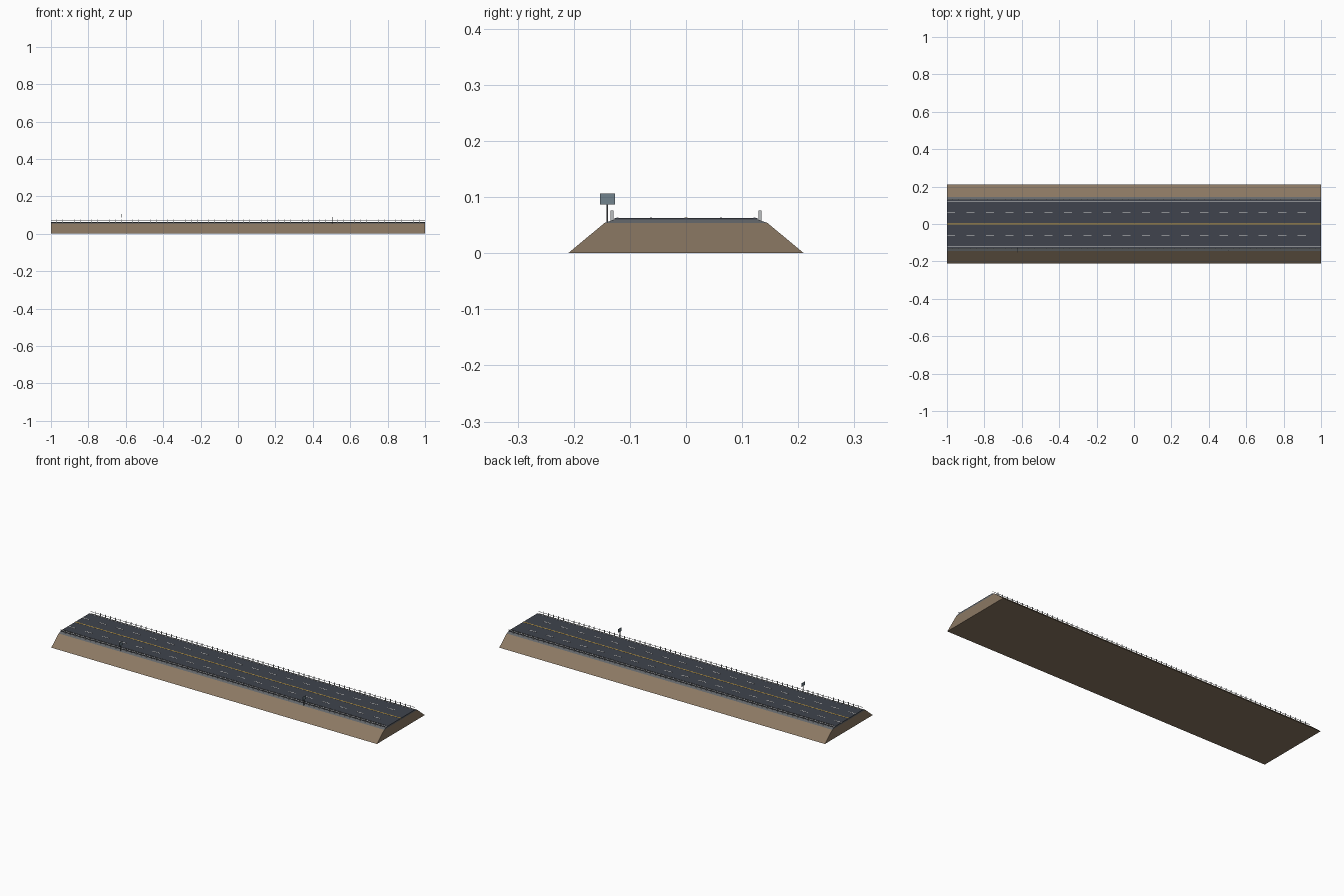
import bpy

cube = bpy.data.objects.get("Cube")
if cube:
    bpy.data.objects.remove(cube)


def material(name, rgb):
    m = bpy.data.materials.new(name)
    m.use_nodes = True
    m.diffuse_color = (*rgb, 1)
    m.node_tree.nodes["Principled BSDF"].inputs["Base Color"].default_value = (*rgb, 1)
    return m


EARTH = material("brown earth", (0.26, 0.19, 0.125))
GRAVEL = material("grey shoulder", (0.13, 0.14, 0.15))
ASPHALT = material("dark asphalt", (0.05, 0.057, 0.075))
WHITE = material("white paint", (0.75, 0.75, 0.73))
YELLOW = material("yellow paint", (0.65, 0.40, 0.07))
STEEL = material("light steel", (0.50, 0.52, 0.53))
POLE = material("dark metal", (0.05, 0.055, 0.06))
PANEL = material("blue grey panel", (0.17, 0.23, 0.27))


def make(name, verts, faces, mat):
    mesh = bpy.data.meshes.new(name)
    mesh.from_pydata(verts, [], faces)
    mesh.materials.append(mat)
    obj = bpy.data.objects.new(name, mesh)
    bpy.context.collection.objects.link(obj)
    return obj


def boxes(name, spans, mat):
    """One mesh of boxes, each given as its x, y and z ranges."""
    verts, faces = [], []
    for xs, ys, zs in spans:
        n = len(verts)
        verts += [(x, y, z) for z in zs for x, y in
                  ((xs[0], ys[0]), (xs[1], ys[0]), (xs[1], ys[1]), (xs[0], ys[1]))]
        faces += [(n + 3, n + 2, n + 1, n), (n + 4, n + 5, n + 6, n + 7)]
        for i in range(4):
            j = (i + 1) % 4
            faces.append((n + i, n + j, n + 4 + j, n + 4 + i))
    return make(name, verts, faces, mat)


def trapezoid(name, half_low, half_high, z0, z1, mat):
    """Prism along the full length with sloping sides."""
    ring = [(-half_low, z0), (half_low, z0), (half_high, z1), (-half_high, z1)]
    verts = [(x, y, z) for x in (-1, 1) for y, z in ring]
    faces = [(3, 2, 1, 0), (4, 5, 6, 7)]
    faces += [(i, (i + 1) % 4, (i + 1) % 4 + 4, i + 4) for i in range(4)]
    return make(name, verts, faces, mat)


def around(c, half):
    return (c - half, c + half)


# Embankment, shoulder layer and road surface
trapezoid("embankment", 0.21, 0.145, 0, 0.054, EARTH)
trapezoid("shoulder_layer", 0.145, 0.128, 0.054, 0.06, GRAVEL)
trapezoid("road_surface", 0.127, 0.127, 0.06, 0.0627, ASPHALT)

# Painted markings
PAINT = (0.0625, 0.0633)
boxes("centre_line", [((-1, 1), around(0, 0.003), PAINT)], YELLOW)
boxes("edge_lines", [((-1, 1), around(s * 0.122, 0.002), PAINT) for s in (-1, 1)], WHITE)
boxes("lane_dashes",
      [((-1 + k / 9.6, -0.956 + k / 9.6), around(s * 0.0625, 0.002), PAINT)
       for s in (-1, 1) for k in range(19)], WHITE)

# Guard rails on both sides
boxes("guard_posts",
      [(around(k / 32, 0.0009), around(s * 0.1317, 0.0027), (0.055, 0.0765))
       for s in (-1, 1) for k in range(-31, 32)], STEEL)
boxes("guard_rails",
      [((-1, 1), around(s * 0.1295, 0.0007), (0.0715, 0.073)) for s in (-1, 1)], STEEL)

# Roadside signs facing along the road
for label, x in (("first", -0.623), ("second", 0.503)):
    boxes(label + "_sign_pole", [(around(x, 0.0012), around(-0.14, 0.0014), (0.053, 0.09))], POLE)
    boxes(label + "_sign_panel", [(around(x + 0.002, 0.001), around(-0.14, 0.0135), (0.087, 0.106))], PANEL)
